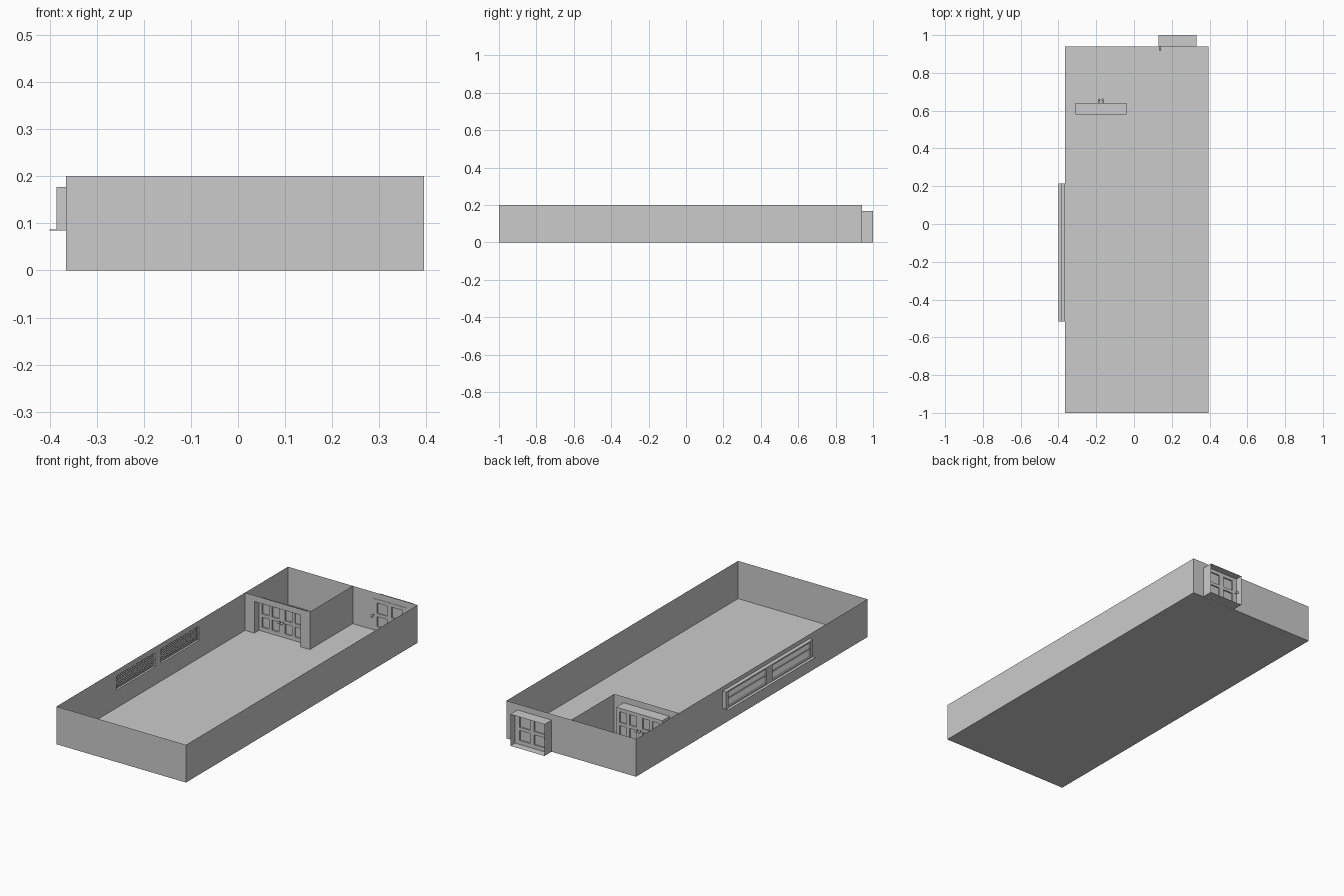
import bpy, bmesh, math
from mathutils import Matrix, Vector

if "Cube" in bpy.data.objects:
    bpy.data.objects.remove(bpy.data.objects["Cube"])

X0, X1, Y0, Y1, H = -0.365, 0.395, -1.0, 0.94, 0.2   # room shell
MID_X, INNER_Y = 0.015, 0.58                         # inner room corner
DOOR_H, DEPTH = 0.168, 0.06                          # door opening height, recess depth


def finish(name, bm):
    mesh = bpy.data.meshes.new(name)
    bm.to_mesh(mesh)
    bm.free()
    ob = bpy.data.objects.new(name, mesh)
    bpy.context.collection.objects.link(ob)
    return ob


def add_box(bm, lo, hi, tilt=0.0):
    lo, hi = Vector(lo), Vector(hi)
    m = (Matrix.Translation((lo + hi) / 2) @ Matrix.Rotation(tilt, 4, 'Y')
         @ Matrix.Diagonal((*(hi - lo), 1)))
    bmesh.ops.create_cube(bm, size=1, matrix=m)


def add_quad(bm, *pts):
    bm.faces.new([bm.verts.new(p) for p in pts])


def wall(name, p, q, holes=()):
    """Thin wall from p to q; holes are (start, end, bottom, top) along the wall."""
    p, q = Vector((*p, 0)), Vector((*q, 0))
    length = (q - p).length
    d = (q - p) / length
    us = sorted({0, length, *(u for h in holes for u in h[:2])})
    zs = sorted({0, H, *(z for h in holes for z in h[2:])})
    bm = bmesh.new()
    for a, b in zip(us, us[1:]):
        for c, e in zip(zs, zs[1:]):
            u, z = (a + b) / 2, (c + e) / 2
            if not any(h[0] < u < h[1] and h[2] < z < h[3] for h in holes):
                add_quad(bm, *(p + d * s + Vector((0, 0, t))
                               for s, t in ((a, c), (b, c), (b, e), (a, e))))
    bmesh.ops.remove_doubles(bm, verts=bm.verts, dist=1e-5)
    finish(name, bm)


def door_recess(name, x0, x1, y):
    """Open-ended lining of a door opening: jambs, head and threshold."""
    bm = bmesh.new()
    ring = [(x0, 0.0005), (x0, DOOR_H), (x1, DOOR_H), (x1, 0.0005)]
    for a, b in zip(ring, ring[1:] + ring[:1]):
        add_quad(bm, (a[0], y, a[1]), (b[0], y, b[1]),
                 (b[0], y + DEPTH, b[1]), (a[0], y + DEPTH, a[1]))
    bmesh.ops.remove_doubles(bm, verts=bm.verts, dist=1e-5)
    finish(name, bm)


def door_leaf(name, x0, x1, y0, y1):
    """Four-panel leaf: recessed core with stiles and rails."""
    bm = bmesh.new()
    z0, z1, w = 0.001, DOOR_H - 0.001, (x1 - x0) * 0.13
    r = 0.007
    add_box(bm, (x0, y0 + r, z0), (x1, y1 - r, z1))
    mid = (x0 + x1) / 2
    for a, b in ((x0, x0 + w), (mid - w / 2, mid + w / 2), (x1 - w, x1)):
        add_box(bm, (a, y0, z0), (b, y1, z1))
    for c, e in ((z0, 0.022), (0.075, 0.092), (0.148, z1)):
        for a, b in ((x0 + w, mid - w / 2), (mid + w / 2, x1 - w)):
            add_box(bm, (a, y0, c), (b, y1, e))
    finish(name, bm)


def handle(name, x, y0, y1, z=0.08):
    """Round knobs on a stem, one each side of the leaf."""
    bm = bmesh.new()
    rot = Matrix.Rotation(math.pi / 2, 4, 'X')
    bmesh.ops.create_cone(bm, cap_ends=True, segments=10, radius1=0.003, radius2=0.003,
                          depth=y1 - y0 + 0.034,
                          matrix=Matrix.Translation((x, (y0 + y1) / 2, z)) @ rot)
    for y in (y0 - 0.017, y1 + 0.017):
        bmesh.ops.create_uvsphere(bm, u_segments=10, v_segments=6, radius=0.007,
                                  matrix=Matrix.Translation((x, y, z)) @ rot)
    ob = finish(name, bm)
    for f in ob.data.polygons:
        f.use_smooth = len(f.vertices) < 5


# floor
bm = bmesh.new()
add_quad(bm, (X0, Y0, 0), (X1, Y0, 0), (X1, Y1, 0), (X0, Y1, 0))
finish("floor", bm)

# walls with window and door openings
WZ0, WZ1 = 0.086, 0.177
windows = ((-0.51, -0.175), (-0.125, 0.21))
wall("front_wall", (X0, Y0), (X1, Y0))
wall("right_wall", (X1, Y0), (X1, Y1))
wall("back_wall", (X0, Y1), (X1, Y1), [(0.13 - X0, 0.33 - X0, 0, DOOR_H)])
wall("left_wall", (X0, Y0), (X0, Y1),
     [(a - Y0, b - Y0, WZ0 + 0.005, WZ1 - 0.005) for a, b in windows])
wall("inner_front_wall", (X0, INNER_Y), (MID_X, INNER_Y), [(-0.31 - X0, -0.04 - X0, 0, DOOR_H)])
wall("inner_side_wall", (MID_X, INNER_Y), (MID_X, Y1))

# back entrance, door flush with the room side
door_recess("entrance_recess", 0.13, 0.33, Y1)
door_leaf("entrance_door", 0.131, 0.329, Y1, Y1 + 0.022)
handle("entrance_handle", 0.138, Y1, Y1 + 0.022)

# inner double door, at the far end of its recess
door_recess("inner_door_recess", -0.31, -0.04, INNER_Y)
for side, a, b, hx in (("left", -0.309, -0.1755, -0.185), ("right", -0.1745, -0.041, -0.165)):
    door_leaf(f"inner_door_{side}", a, b, 0.618, 0.64)
    handle(f"inner_handle_{side}", hx, 0.618, 0.64)

# window casing and sill
XF, YA, YB, T = -0.385, -0.515, 0.215, 0.008
bm = bmesh.new()
add_box(bm, (XF, YA, WZ1 - T), (X0, YB, WZ1))
add_box(bm, (XF, YA, WZ0), (X0, YB, WZ0 + T))
for a, b in ((YA, YA + 0.02), (-0.175, -0.125), (YB - 0.02, YB)):
    add_box(bm, (XF, a, WZ0 + T), (X0, b, WZ1 - T))
finish("window_frame", bm)
bm = bmesh.new()
add_box(bm, (-0.40, YA, 0.085), (X0, YB, 0.0865))
finish("window_sill", bm)

# slatted sashes with a middle rail
for i, (a, b) in enumerate(windows):
    bm = bmesh.new()
    a, b = max(a, YA + 0.02), min(b, YB - 0.02)
    add_box(bm, (-0.380, a, 0.128), (-0.368, b, 0.135))
    for k in range(8):
        z = 0.099 + k * 0.0093
        add_box(bm, (-0.3755, a, z - 0.0055), (-0.3735, b, z + 0.0055), math.radians(25))
    finish(f"window_sash_{i + 1}", bm)
